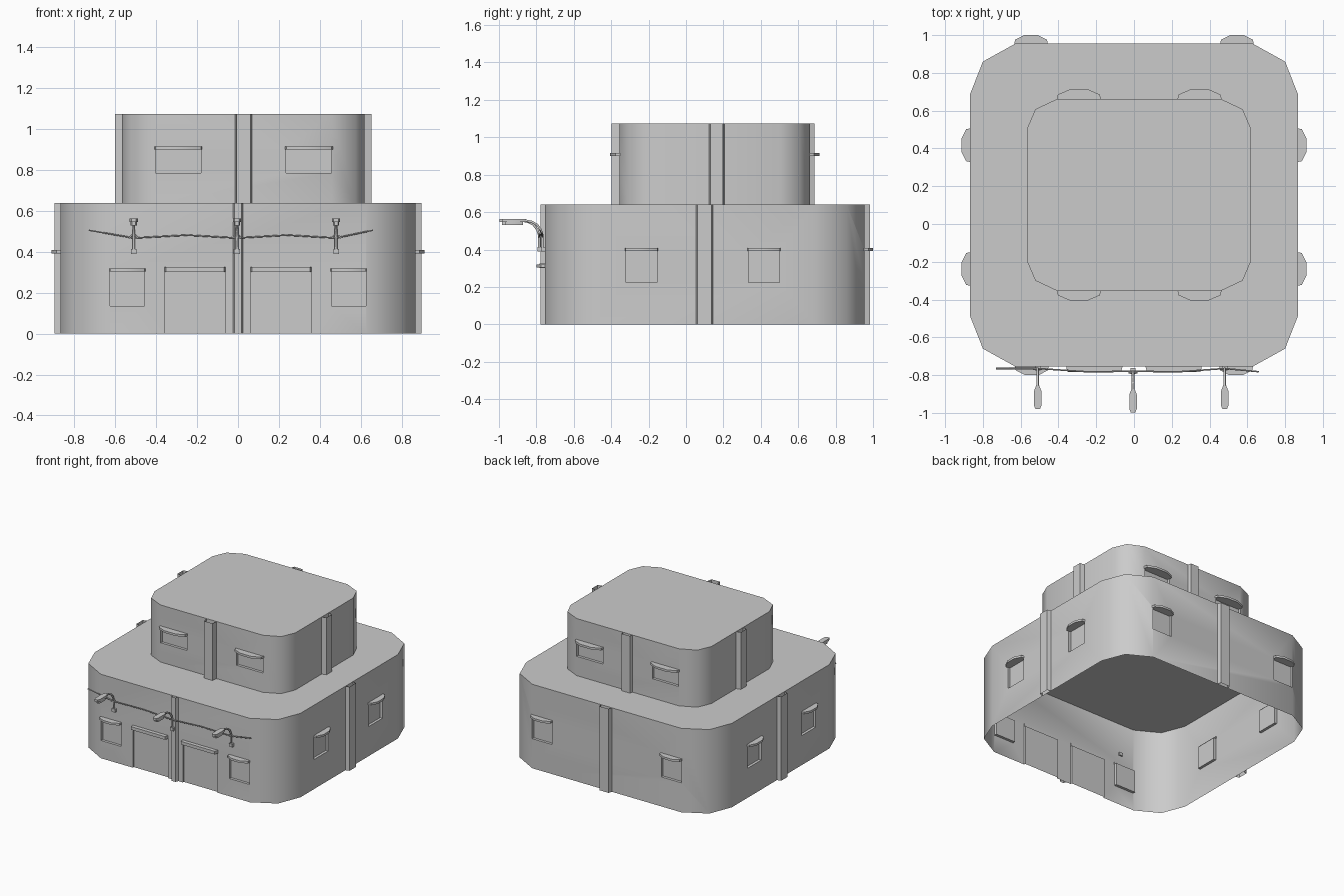
import bpy
import bmesh
from math import radians
from mathutils import Matrix, Vector

cube = bpy.data.objects.get("Cube")
if cube:
    bpy.data.objects.remove(cube, do_unlink=True)

grey = bpy.data.materials.new("plain_grey")
grey.use_nodes = True
tint = (0.6, 0.6, 0.6, 1)
grey.diffuse_color = tint
grey.node_tree.nodes["Principled BSDF"].inputs["Base Color"].default_value = tint


def finish(name, bm, angle=45):
    """Turn a bmesh into a shaded object."""
    mesh = bpy.data.meshes.new(name)
    bm.to_mesh(mesh)
    bm.free()
    mesh.materials.append(grey)
    mesh.shade_smooth()
    mesh.set_sharp_from_angle(angle=radians(angle))
    obj = bpy.data.objects.new(name, mesh)
    bpy.context.collection.objects.link(obj)
    return obj


def add_prism(bm, points, z0, z1, frame=Matrix(), closed=True):
    """Extrude a plan outline upward, as a solid or as an open sheet."""
    low = [bm.verts.new(frame @ Vector((x, y, z0))) for x, y in points]
    high = [bm.verts.new(frame @ Vector((x, y, z1))) for x, y in points]
    n = len(points)
    for i in range(n if closed else n - 1):
        j = (i + 1) % n
        bm.faces.new((low[i], low[j], high[j], high[i]))
    if closed:
        bm.faces.new(low[::-1])
        bm.faces.new(high)


def prism(name, *args, **kw):
    bm = bmesh.new()
    add_prism(bm, *args, **kw)
    return finish(name, bm)


def wall_frame(x, y, turn):
    """Local x runs along the wall, local -y points outward."""
    return Matrix.Translation((x, y, 0)) @ Matrix.Rotation(radians(turn), 4, "Z")


def rounded_plan(x0, x1, y0, y1, cx, cy, mx, my):
    """Rectangle with two-segment corners."""
    corner = [(cx, 0), (mx, my), (0, cy)]
    return ([(x1 - a, y0 + b) for a, b in corner] +
            [(x1 - a, y1 - b) for a, b in corner[::-1]] +
            [(x0 + a, y1 - b) for a, b in corner] +
            [(x0 + a, y0 + b) for a, b in corner[::-1]])


def awning(name, frame, width, depth, z0, z1):
    half = [(0.5, 0.15), (0.47, -0.45), (0.2, -1)]
    plan = [(-a, b) for a, b in half] + half[::-1]
    prism(name, [(a * width, b * depth) for a, b in plan], z0, z1, frame)


def tier(name, plan, z0, z1, openings):
    """Hollow storey with recessed panes, open underneath."""
    cutters = bmesh.new()
    for frame, width, low, high, depth in openings:
        w = width / 2
        add_prism(cutters, [(-w, -0.05), (w, -0.05), (w, depth), (-w, depth)],
                  low, high, frame)
    cutter = finish(name + "_cutter", cutters)
    cutter.hide_render = True
    body = prism(name, plan, z0, z1)
    mod = body.modifiers.new("recesses", "BOOLEAN")
    mod.operation = "DIFFERENCE"
    mod.solver = "EXACT"
    mod.object = cutter
    graph = bpy.context.evaluated_depsgraph_get()
    bm = bmesh.new()
    bm.from_object(body, graph)
    under = [f for f in bm.faces if all(v.co.z < z0 + 0.001 for v in f.verts)]
    bmesh.ops.delete(bm, geom=under, context="FACES")
    bpy.data.objects.remove(body, do_unlink=True)
    bpy.data.objects.remove(cutter, do_unlink=True)
    finish(name, bm)


# Lower storey: four walls of windows and two front doors
FRONT, BACK, SIDE = -0.755, 0.955, 0.868
lower = []
for s, tag in ((-1, "right"), (1, "left")):
    spots = [("front", wall_frame(s * 0.541, FRONT, 0), 0.135),
             ("back", wall_frame(s * 0.545, BACK, 180), 0.225),
             (tag + "_front", wall_frame(s * SIDE, -0.238, s * 90), 0.225),
             (tag + "_rear", wall_frame(s * SIDE, 0.417, s * 90), 0.225)]
    for place, frame, sill in spots:
        lower.append((frame, 0.168, sill, sill + 0.17, 0.02))
        awning(f"{place}_{tag}_awning", frame, 0.18, 0.045, sill + 0.168, sill + 0.184)
    door = wall_frame(s * 0.21, FRONT, 0)
    lower.append((door, 0.294, -0.05, 0.302, 0.012))
    prism(tag + "_door_lintel", [(-0.15, 0.005), (-0.142, -0.028), (0.142, -0.028), (0.15, 0.005)],
          0.301, 0.325, door)
tier("lower_storey", rounded_plan(-SIDE, SIDE, FRONT, BACK, 0.24, 0.268, 0.068, 0.095),
     0, 0.64, lower)

# Upper storey: windows on the front and back only
UP_FRONT, UP_BACK, UP_RIGHT, UP_LEFT = -0.355, 0.663, -0.567, 0.62
upper = []
for x in (-0.292, 0.347):
    for y, turn, place in ((UP_FRONT, 0, "front"), (UP_BACK, 180, "back")):
        frame = wall_frame(x, y, turn)
        upper.append((frame, 0.222, 0.787, 0.9, 0.02))
        awning(f"upper_{place}_awning", frame, 0.236, 0.05, 0.9, 0.916)
tier("upper_storey", rounded_plan(UP_RIGHT, UP_LEFT, UP_FRONT, UP_BACK, 0.162, 0.16, 0.045, 0.055),
     0.64, 1.075, upper)

# Pilasters: thin open channels at the middle of each wall
for name, x, y, turn, width, depth, z0, z1 in (
        ("lower_front", 0, FRONT, 0, 0.05, 0.022, 0, 0.64),
        ("lower_back", 0.003, BACK, 180, 0.094, 0.028, 0, 0.64),
        ("lower_left", SIDE, 0.099, 90, 0.092, 0.03, 0, 0.64),
        ("lower_right", -SIDE, 0.099, -90, 0.092, 0.03, 0, 0.64),
        ("upper_front", 0.027, UP_FRONT, 0, 0.084, 0.042, 0.64, 1.075),
        ("upper_back", 0.027, UP_BACK, 180, 0.084, 0.024, 0.64, 1.075),
        ("upper_left", UP_LEFT, 0.164, 90, 0.082, 0.034, 0.64, 1.075),
        ("upper_right", UP_RIGHT, 0.164, -90, 0.082, 0.034, 0.64, 1.075)):
    w = width / 2
    prism(name + "_pilaster", [(-w, 0), (0.008 - w, -depth), (w - 0.008, -depth), (w, 0)],
          z0, z1, wall_frame(x, y, turn), closed=False)


def tube(name, points, radius):
    curve = bpy.data.curves.new(name, "CURVE")
    curve.dimensions = "3D"
    curve.bevel_depth = radius
    curve.bevel_resolution = 1
    curve.use_fill_caps = True
    line = curve.splines.new("POLY")
    line.points.add(len(points) - 1)
    for p, co in zip(line.points, points):
        p.co = (*co, 1)
    curve.materials.append(grey)
    bpy.context.collection.objects.link(bpy.data.objects.new(name, curve))


# Wall lamps: bracket, curved arm, clamp, head and lens
head = [(-0.008, -0.1), (-0.02, -0.13), (-0.02, -0.205), (-0.012, -0.225)]
for x, y in ((-0.51, FRONT), (-0.005, FRONT - 0.018), (0.48, FRONT)):
    frame = wall_frame(x, y, 0)
    prism("lamp_bracket", [(-0.014, 0.01), (-0.014, -0.02), (0.014, -0.02), (0.014, 0.01)],
          0.39, 0.414, frame)
    arm = [(-0.012, 0.41), (-0.012, 0.475), (-0.022, 0.506), (-0.042, 0.533),
           (-0.07, 0.548), (-0.11, 0.556)]
    tube("lamp_arm", [(x, y + a, z) for a, z in arm], 0.007)
    tube("cable_clamp", [(x - 0.022, y - 0.014, 0.468), (x, y - 0.014, 0.49),
                         (x + 0.022, y - 0.014, 0.468)], 0.004)
    outline = head + [(-a, b) for a, b in head[::-1]]
    prism("lamp_head", outline, 0.546, 0.564, frame)
    prism("lamp_lens", [(a * 0.75, -0.165 + (b + 0.165) * 0.75) for a, b in outline],
          0.53, 0.546, frame)

# Cable strung between the lamps
tube("cable", [(-0.73, -0.765, 0.506), (-0.51, -0.765, 0.468), (-0.25, -0.782, 0.482),
               (-0.005, -0.78, 0.468), (0.24, -0.782, 0.482), (0.48, -0.765, 0.468),
               (0.66, -0.782, 0.506)], 0.004)
